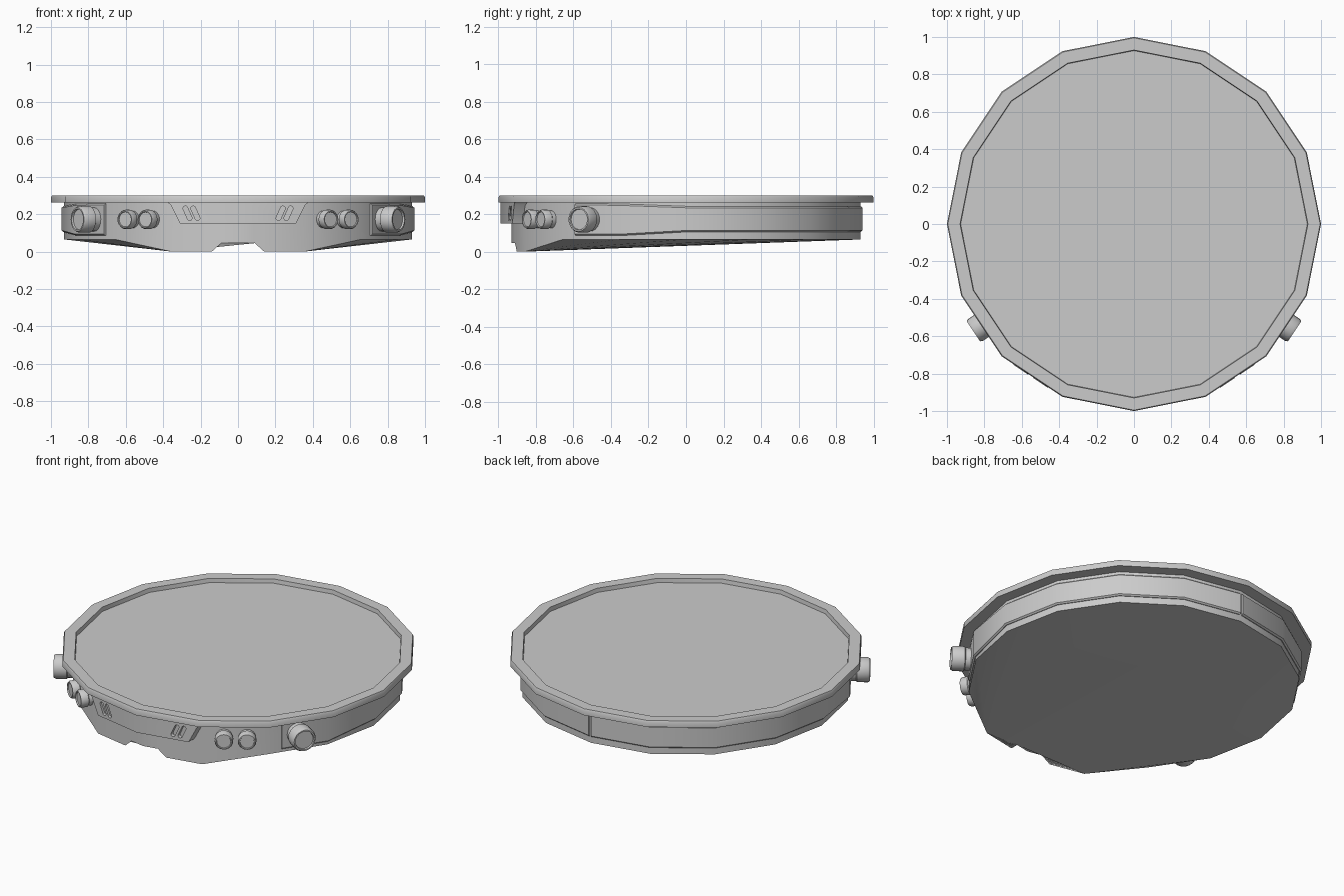
import bpy, bmesh
from math import sin, cos, pi, radians
from mathutils import Matrix, Vector

if "Cube" in bpy.data.objects:
    bpy.data.objects.remove(bpy.data.objects["Cube"])

N = 16
ZB = 0.065


def finish(name, verts, faces, hidden=False):
    bm = bmesh.new()
    vs = [bm.verts.new(v) for v in verts]
    for f in faces:
        bm.faces.new([vs[i] for i in f])
    bmesh.ops.recalc_face_normals(bm, faces=bm.faces)
    me = bpy.data.meshes.new(name)
    bm.to_mesh(me)
    bm.free()
    ob = bpy.data.objects.new(name, me)
    bpy.context.collection.objects.link(ob)
    if hidden:
        ob.hide_render = True
        ob.hide_set(True)
    else:
        bpy.context.view_layer.objects.active = ob
        bpy.ops.object.select_all(action='DESELECT')
        ob.select_set(True)
        bpy.ops.object.shade_smooth_by_angle(angle=radians(30))
    return ob


def skin(name, rings, closed=False, hidden=False):
    """Join equal-size rings of points; cap both ends unless closed."""
    n = len(rings[0])
    verts = [v for r in rings for v in r]
    m = len(rings)
    faces = [(i * n + j, i * n + (j + 1) % n,
              (i + 1) % m * n + (j + 1) % n, (i + 1) % m * n + j)
             for i in range(m if closed else m - 1) for j in range(n)]
    if not closed:
        faces += [tuple(range(n)), tuple(range((m - 1) * n, m * n))]
    return finish(name, verts, faces, hidden)


def circle(r, z, n=N):
    return [Vector((r * cos(2 * pi * i / n), r * sin(2 * pi * i / n), z)) for i in range(n)]


def corner(k, r):
    """Corner of the 16-gon; fractional k lies on the flat side."""
    a, t = int(k // 1), k % 1
    p, q = (Vector((cos(2 * pi * i / N), sin(2 * pi * i / N))) for i in (a, a + 1))
    return p.lerp(q, t) * r


# Top plate with raised rim
skin("top_plate", [circle(r, z) for r, z in
     [(0.88, 0.262), (1, 0.262), (1, 0.29), (0.995, 0.30), (0.93, 0.30), (0.927, 0.275)]])

# Body: 16-sided drum, with a drooping notched skirt at the front
low = []
for k in range(N):
    if k == 12:
        low += [(*corner(12 - x / 0.356, 0.93), z) for x, z in [(0.14, 0), (0.09, 0.045)]]
        low.append((*corner(12, 0.93), 0.045))
        low += [(*corner(12 + x / 0.356, 0.93), z) for x, z in [(0.09, 0.045), (0.14, 0)]]
    else:
        low.append((*corner(k, 0.93), 0.0 if k in (11, 13) else ZB))
n = len(low)
high = [(x, y, 0.27) for x, y, z in low]
faces = [(i, (i + 1) % n, n + (i + 1) % n, n + i) for i in range(n)]
faces.append(tuple(range(n, 2 * n)))
right = [17, 18, 19, 0, 1, 2, 3]
left = [11, 10, 9, 8, 7, 6, 5]
faces.append((3, 4, 5, *range(11, 18)))
for side in (right, left):
    faces += [(side[0], side[i], side[i + 1]) for i in range(1, len(side) - 1)]
finish("body", low + high, faces)

# Front panel flush with the rim
half = [(0.31, 0.15), (0.36, 0.25), (0.385, 0.27)]


def front_y(x):
    return -0.988 + 0.199 * abs(x)


outline = [(0, 0.15)] + half + [(0, 0.27)] + [(-x, z) for x, z in reversed(half)]
nv = len(outline)
verts = [(x, front_y(x), z) for x, z in outline] + [(x, -0.80, z) for x, z in outline]
faces = [(i, (i + 1) % nv, nv + (i + 1) % nv, nv + i) for i in range(nv)]
for o in (0, nv):
    faces += [tuple(o + i for i in (0, 1, 2, 3, 4)), tuple(o + i for i in (0, 4, 5, 6, 7))]
panel = finish("front_panel", verts, faces)


# Slanted vent slots cut into the panel
def slot(name, cx, tilt):
    cap = []
    for i in range(12):
        a = 2 * pi * (i + 0.5) / 12
        u, v = 0.013 * cos(a), 0.013 * sin(a) + (0.028 if sin(a) > 0 else -0.028)
        cap.append((cx + u * cos(tilt) + v * sin(tilt), 0.205 - u * sin(tilt) + v * cos(tilt)))
    y = front_y(cx)
    return skin(name, [[(x, y + d, z) for x, z in cap] for d in (-0.04, 0.018)], hidden=True)


for s in (1, -1):
    for i, x in enumerate((0.228, 0.270)):
        mod = panel.modifiers.new("vent", 'BOOLEAN')
        mod.object = slot("vent_cutter", s * x, s * radians(24))
        mod.operation = 'DIFFERENCE'
        mod.solver = 'EXACT'


# Barrels standing out of the flat sides
def barrel(name, s, angle, offset, z, profile):
    a = radians(angle)
    nrm = Vector((cos(a), sin(a), 0))
    tan = Vector((-sin(a), cos(a), 0))
    rings = []
    for r, d in profile:
        ring = []
        for p in circle(r, 0, 20):
            q = nrm * d + tan * (offset + p.x) + Vector((0, 0, z + p.y))
            ring.append((s * q.x, q.y, q.z))
        rings.append(ring)
    skin(name, rings)


for s in (1, -1):
    tag = "right" if s > 0 else "left"
    barrel("large_barrel_" + tag, s, -33.75, 0, 0.172,
           [(0.064, 0.86), (0.064, 0.955), (0.071, 0.96), (0.071, 1.02),
            (0.064, 1.033), (0.056, 1.033), (0.054, 1.022)])
    for i, off in enumerate((-0.058, 0.072)):
        barrel("small_barrel_%s_%d" % (tag, i + 1), s, -56.25, off, 0.172,
               [(0.047, 0.86), (0.047, 0.935), (0.052, 0.94), (0.052, 0.972),
                (0.046, 0.984), (0.041, 0.984), (0.039, 0.977)])

    # Raised side band, deeper near the barrel, with a seam at the back
    path = [(14.24, 0.085, 0.257), (15, 0.085, 0.255), (16, 0.105, 0.242),
            (17, 0.105, 0.242), (18, 0.105, 0.242), (19, 0.105, 0.242), (19.98, 0.105, 0.242)]
    rings = []
    for k, z0, z1 in path:
        ring = []
        for r, z in [(0.90, z0), (0.934, z0), (0.943, z0 + 0.008),
                     (0.943, z1 - 0.008), (0.934, z1), (0.90, z1)]:
            p = corner(k, r)
            ring.append((s * p.x, p.y, z))
        rings.append(ring)
    skin("side_band_" + tag, rings)
